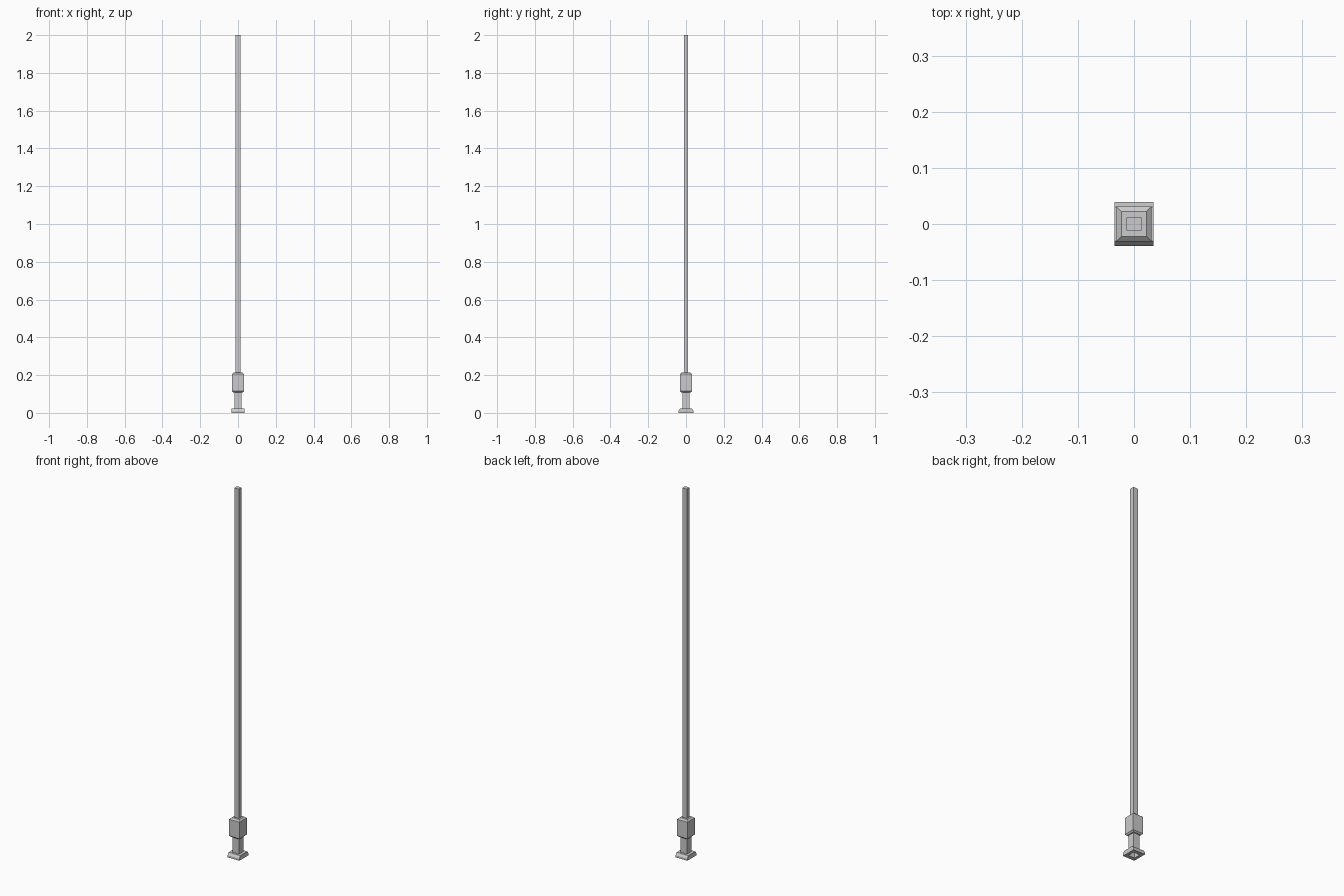
import bpy, bmesh

if "Cube" in bpy.data.objects:
    bpy.data.objects.remove(bpy.data.objects["Cube"])


def make(name, bm):
    bmesh.ops.recalc_face_normals(bm, faces=bm.faces)
    me = bpy.data.meshes.new(name)
    bm.to_mesh(me)
    bm.free()
    ob = bpy.data.objects.new(name, me)
    bpy.context.collection.objects.link(ob)
    return ob


def loft(name, rings, cap_bottom=True, cap_top=True):
    """Stack rectangular rings (half x, half y, z) into a solid."""
    bm = bmesh.new()
    loops = [[bm.verts.new((sx * hx, sy * hy, z))
              for sx, sy in ((-1, -1), (1, -1), (1, 1), (-1, 1))]
             for hx, hy, z in rings]
    for a, b in zip(loops, loops[1:]):
        for i in range(4):
            j = (i + 1) % 4
            bm.faces.new((a[i], a[j], b[j], b[i]))
    if cap_bottom:
        bm.faces.new(loops[0][::-1])
    if cap_top:
        bm.faces.new(loops[-1])
    return make(name, bm)


# foot plate: bevelled front and back, square opening underneath
loft("foot_plate", [(0.019, 0.019, 0.024), (0.019, 0.019, 0.0),
                    (0.035, 0.039, 0.0), (0.035, 0.039, 0.011),
                    (0.035, 0.030, 0.024), (0.019, 0.019, 0.024)],
     False, False)

# neck between foot and collar, open at the bottom
loft("neck", [(0.019, 0.019, 0.022), (0.019, 0.019, 0.112)], False, False)

# chamfered collar block
loft("collar", [(0.024, 0.024, 0.108), (0.031, 0.031, 0.115),
                (0.031, 0.031, 0.205), (0.022, 0.022, 0.213)])

# long square shaft
loft("shaft", [(0.0135, 0.0115, 0.205), (0.0135, 0.0115, 2.0)])
